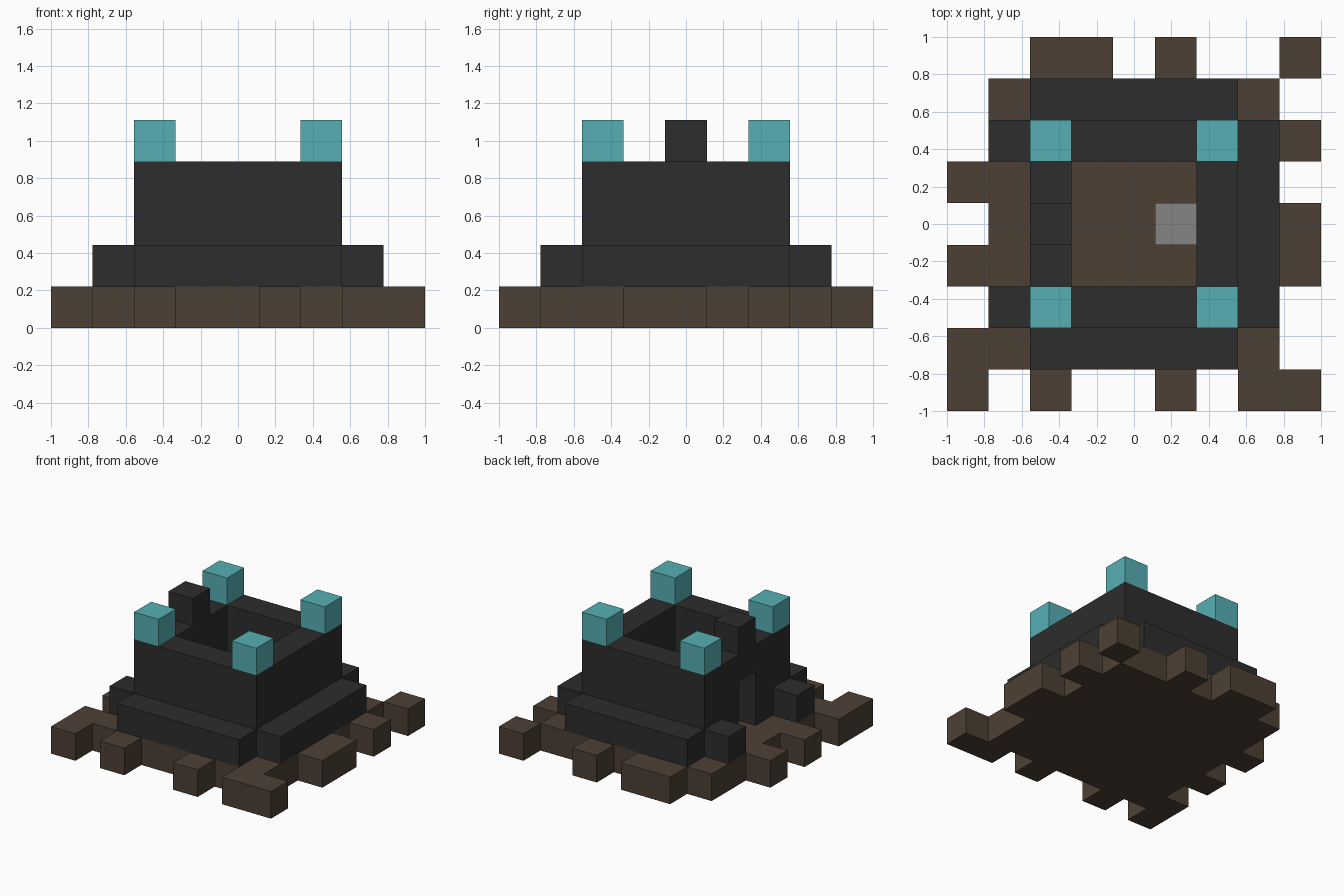
import bpy
import bmesh
from mathutils import Vector

cube = bpy.data.objects.get("Cube")
if cube:
    bpy.data.objects.remove(cube)

UNIT = 2 / 9  # edge of one block


def material(name, hex_colour):
    def linear(c):
        return c / 12.92 if c <= 0.04045 else ((c + 0.055) / 1.055) ** 2.4
    rgb = [linear(v / 255) for v in bytes.fromhex(hex_colour)]
    mat = bpy.data.materials.new(name)
    mat.use_nodes = True
    mat.diffuse_color = (*rgb, 1)
    mat.node_tree.nodes["Principled BSDF"].inputs["Base Color"].default_value = (*rgb, 1)
    return mat


def plan_cells(plan, levels):
    """Cells of a square plan drawn with the back row first."""
    half = len(plan) // 2
    return {(col - half, half - row, z)
            for row, line in enumerate(plan)
            for col, mark in enumerate(line) if mark == "#"
            for z in levels}


def build_blocks(name, cells, mat):
    """Mesh the outer skin of a set of blocks and merge its flat areas."""
    bm = bmesh.new()
    for cell in cells:
        centre = Vector(cell) + Vector((0, 0, 0.5))
        for axis in range(3):
            for sign in (-1, 1):
                normal = Vector((0, 0, 0))
                normal[axis] = sign
                if tuple(int(c + n) for c, n in zip(cell, normal)) in cells:
                    continue
                u = Vector((0, 0, 0))
                u[(axis + 1) % 3] = 0.5
                v = normal.cross(u)
                mid = centre + normal / 2
                corners = (mid - u - v, mid + u - v, mid + u + v, mid - u + v)
                bm.faces.new([bm.verts.new(c * UNIT) for c in corners])
    bmesh.ops.remove_doubles(bm, verts=bm.verts, dist=0.001)
    bmesh.ops.dissolve_limit(bm, angle_limit=0.01, verts=bm.verts, edges=bm.edges)
    mesh = bpy.data.meshes.new(name)
    bm.to_mesh(mesh)
    bm.free()
    mesh.materials.append(mat)
    obj = bpy.data.objects.new(name, mesh)
    bpy.context.collection.objects.link(obj)


earth = material("brown earth", "4D4034")
stone = material("dark stone", "2D2D2D")
crystal = material("teal crystal", "56AFB3")
metal = material("grey block", "858585")

# Ragged ground slab
ground_plan = [
    "..##.#..#",
    ".#######.",
    ".########",
    "########.",
    ".########",
    "#########",
    ".#######.",
    "########.",
    "#.#..#.##",
]
build_blocks("ground", plan_cells(ground_plan, [0]), earth)

# Low ledge around the walls, open in front of the doorway
ledge_plan = [
    ".#####.",
    "#.....#",
    "......#",
    "......#",
    "......#",
    "#.....#",
    ".#####.",
]
build_blocks("ledge", plan_cells(ledge_plan, [1]), stone)

# Square walls with a two-block doorway and a block above the lintel
wall_plan = [
    "#####",
    "#...#",
    "#...#",
    "#...#",
    "#####",
]
walls = plan_cells(wall_plan, [1, 2, 3])
walls -= {(-2, 0, 1), (-2, 0, 2)}
walls.add((-2, 0, 4))
build_blocks("walls", walls, stone)

# Corner crystals
for side, x in (("right", -2), ("left", 2)):
    for end, y in (("front", -2), ("back", 2)):
        build_blocks(f"{end}_{side}_crystal", {(x, y, 4)}, crystal)

# Block standing on the floor inside, opposite the doorway
build_blocks("inner_block", {(1, 0, 1)}, metal)
